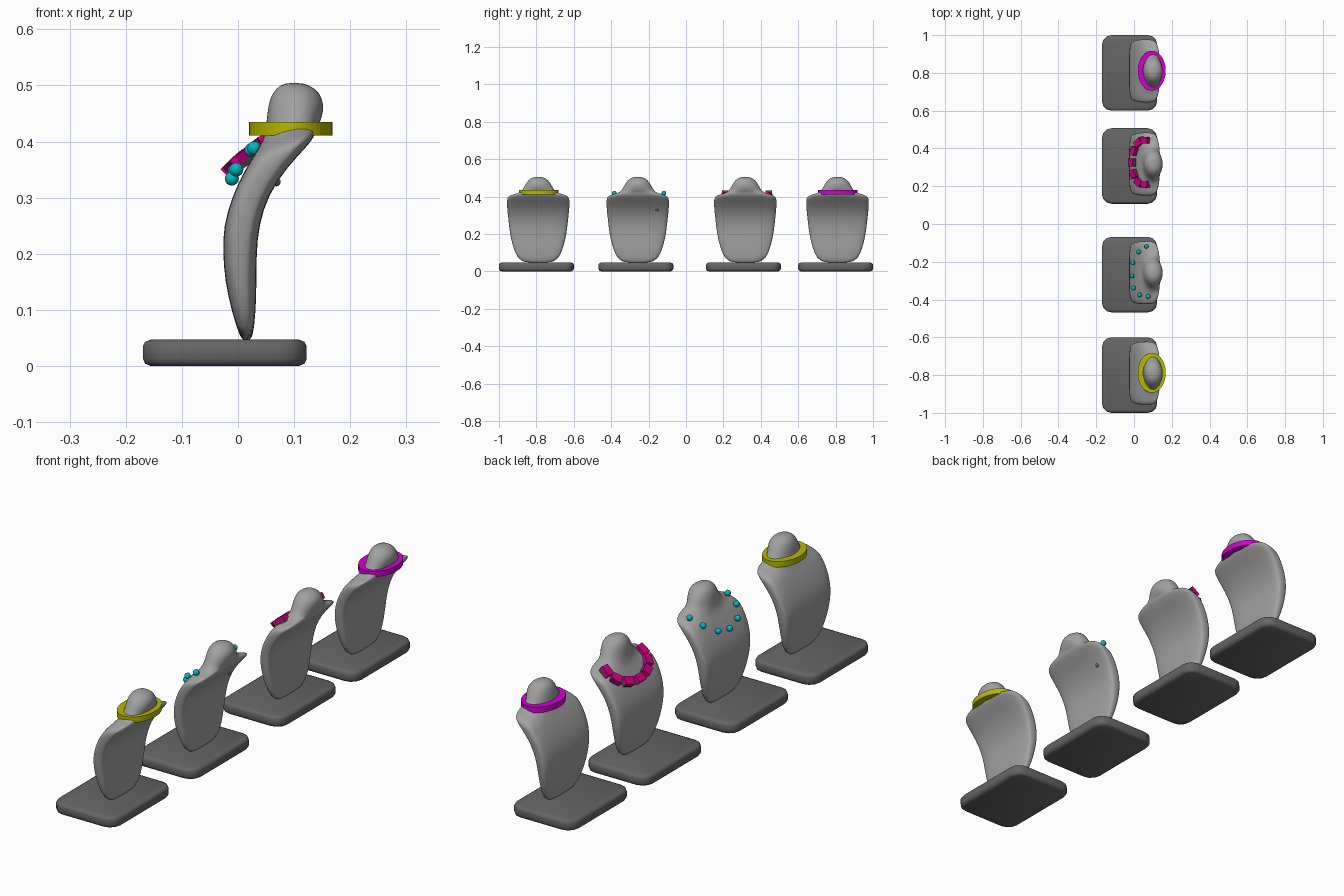
import bpy, bmesh, math
from mathutils import Vector, Matrix

if "Cube" in bpy.data.objects:
    bpy.data.objects.remove(bpy.data.objects["Cube"])


def material(name, rgb):
    m = bpy.data.materials.new(name)
    m.diffuse_color = (*rgb, 1)
    m.use_nodes = True
    m.node_tree.nodes["Principled BSDF"].inputs["Base Color"].default_value = m.diffuse_color
    return m


def add_object(name, bm, mat=None, loc=(0, 0, 0), smooth=True):
    bmesh.ops.recalc_face_normals(bm, faces=bm.faces)
    me = bpy.data.meshes.new(name)
    bm.to_mesh(me)
    bm.free()
    for p in me.polygons:
        p.use_smooth = smooth
    ob = bpy.data.objects.new(name, me)
    ob.location = loc
    bpy.context.collection.objects.link(ob)
    if mat:
        me.materials.append(mat)
    return ob


def loft(rings):
    bm = bmesh.new()
    rows = [[bm.verts.new(p) for p in r] for r in rings]
    n = len(rows[0])
    for a, b in zip(rows, rows[1:]):
        for i in range(n):
            j = (i + 1) % n
            bm.faces.new((a[i], a[j], b[j], b[i]))
    bm.faces.new(rows[0][::-1])
    bm.faces.new(rows[-1])
    return bm


yellow = material("yellow", (.48, .48, .0))
magenta = material("magenta", (.65, .0, .65))
cyan = material("cyan", (.0, .48, .52))
pink = material("pink", (.65, .0, .23))
grey = material("bust_grey", (.36, .36, .36))
dark = material("base_grey", (.13, .13, .13))
backing = material("backing_grey", (.08, .08, .08))

# bust sections: front x, front z, back x, back z, half width, squareness
SECTIONS = [
    (.006, .040, .026, .040, .092, 3), (-.012, .10, .032, .10, .125, 3.2),
    (-.023, .15, .033, .15, .140, 3.4), (-.027, .20, .033, .20, .151, 3.8),
    (-.026, .25, .037, .25, .157, 4.2), (-.011, .30, .054, .305, .163, 4.4),
    (.006, .337, .088, .355, .167, 4.4), (.020, .362, .122, .390, .168, 4.2),
    (.028, .375, .136, .408, .165, 3.8), (.036, .388, .138, .419, .145, 3),
    (.044, .402, .140, .424, .112, 2.4), (.050, .425, .147, .435, .088, 2),
    (.052, .450, .153, .455, .075, 2), (.056, .476, .151, .478, .062, 2),
    (.067, .495, .138, .495, .044, 2), (.084, .505, .116, .505, .022, 2)]


def section(fx, fz, bx, bz, hw, e, n=32):
    pts = []
    for i in range(n):
        a = 2 * math.pi * i / n
        c, s = math.cos(a), math.sin(a)
        u = math.copysign(abs(c) ** (2 / e), c)
        v = math.copysign(abs(s) ** (2 / e), s)
        t = (u + 1) / 2
        pts.append((fx + (bx - fx) * t, v * hw, fz + (bz - fz) * t))
    return pts


def bust(y):
    ob = add_object("bust", loft([section(*s) for s in SECTIONS]), grey, (0, y + .01, 0))
    ob.modifiers.new("smooth", 'SUBSURF').levels = 1


# rounded plinth with softened rims
def base(y):
    rings = []
    for inset, z in ((.014, 0), (.004, .004), (0, .013), (0, .035), (.004, .043), (.014, .047)):
        r, ring = .05, []
        for k in range(4):
            cx = (1, -1, -1, 1)[k] * (.146 - r)
            cy = (1, 1, -1, -1)[k] * (.2 - r)
            for j in range(4):
                a = math.radians(90 * k + 30 * j)
                ring.append((-.0235 + cx + (r - inset) * math.cos(a),
                             cy + (r - inset) * math.sin(a), z))
        rings.append(ring)
    add_object("base", loft(rings), dark, (0, y, 0))


# flat oval collar
def collar(name, y, mat):
    bm = bmesh.new()
    n = 48
    prof = [(.074, .105, .411), (.074, .105, .435), (.046, .070, .435), (.046, .070, .411)]
    rows = [[bm.verts.new((.094 + rx * math.cos(2 * math.pi * i / n),
                           ry * math.sin(2 * math.pi * i / n), z))
             for i in range(n)] for rx, ry, z in prof]
    for k in range(4):
        a, b = rows[k], rows[(k + 1) % 4]
        for i in range(n):
            j = (i + 1) % n
            bm.faces.new((a[i], a[j], b[j], b[i]))
    add_object(name, bm, mat, (0, y + .012, 0), smooth=False)


CENTRES = (-.8, -.268, .307, .8)
for y in CENTRES:
    base(y)
    bust(y)
collar("yellow_collar", CENTRES[0], yellow)
collar("magenta_collar", CENTRES[3], magenta)

# beaded necklace and its clasp at the back
for x, y, z in ((.066, -.118, .418), (.024, -.148, .385), (-.006, -.206, .348), (-.011, -.275, .334),
                (-.003, -.339, .35), (.029, -.376, .388), (.075, -.384, .418)):
    bm = bmesh.new()
    bmesh.ops.create_uvsphere(bm, u_segments=12, v_segments=8, radius=.0125)
    add_object("bead", bm, cyan, (x, y, z))
bm = bmesh.new()
bmesh.ops.create_uvsphere(bm, u_segments=12, v_segments=8, radius=.008)
add_object("clasp", bm, dark, (.068, -.155, .328))


# block necklace: coloured blocks, each on a dark backing plate
def block(name, rot, size, loc, mat):
    bm = bmesh.new()
    bmesh.ops.create_cube(bm, size=1)
    bmesh.ops.scale(bm, vec=size, verts=bm.verts)
    bmesh.ops.transform(bm, matrix=rot, verts=bm.verts)
    add_object(name, bm, mat, loc, smooth=False)


for i in range(7):
    a = math.radians(-93 + 31 * i)
    slope = .8
    x = .055 - .066 * math.cos(a)
    pos = Vector((x, .326 + .118 * math.sin(a), .354 + slope * (x + .011)))
    t = Vector((.066 * math.sin(a), .118 * math.cos(a), .066 * math.sin(a) * slope)).normalized()
    n = Vector((-.7, 0, .71))
    n = (n - t * n.dot(t)).normalized()
    rot = Matrix((t, n.cross(t), n)).transposed().to_4x4()
    block("necklace_block", rot, (.044, .034, .016), pos + n * .004, pink)
    block("block_backing", rot, (.042, .032, .010), pos - n * .009, backing)
